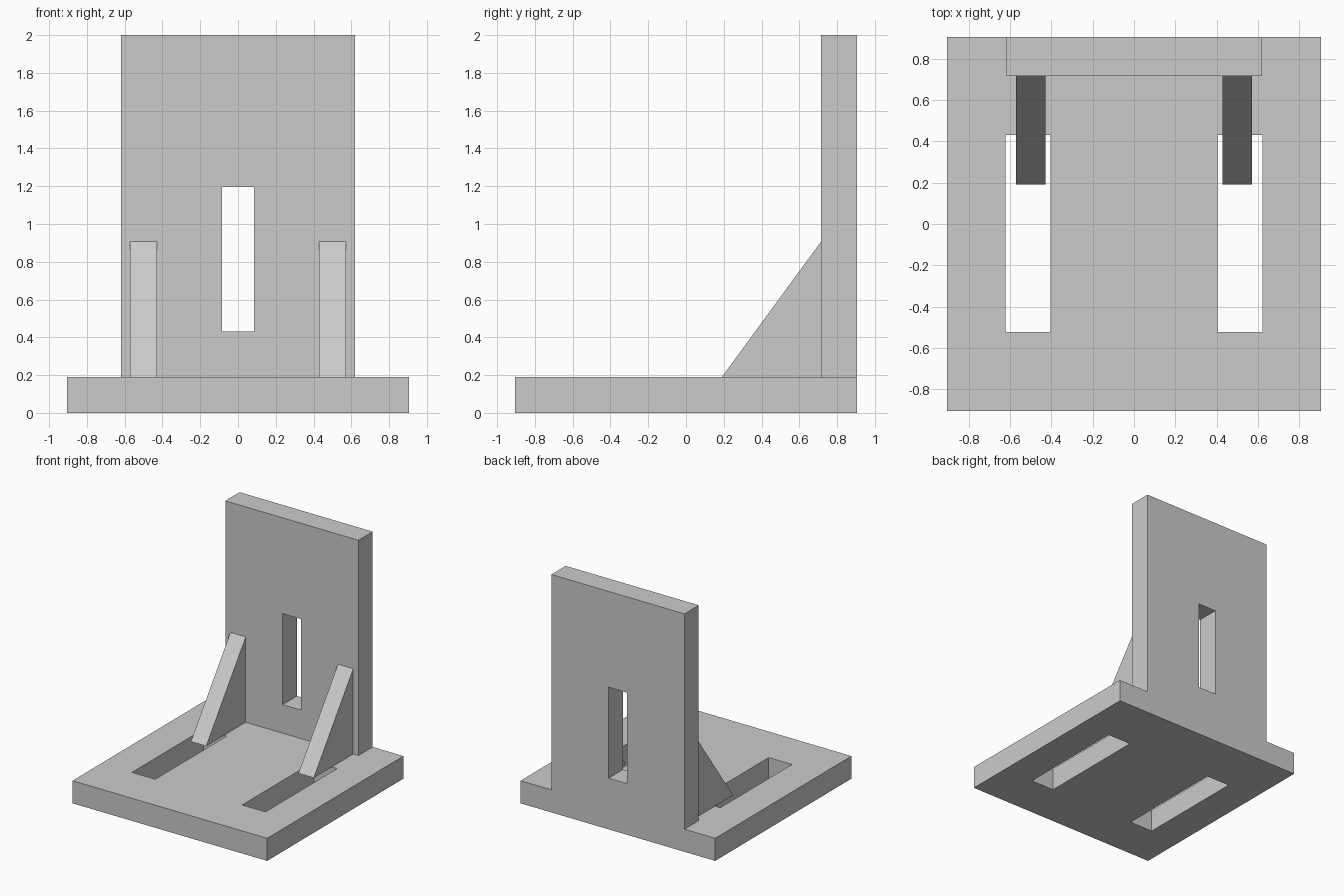
import bpy
import bmesh

cube = bpy.data.objects.get("Cube")
if cube:
    bpy.data.objects.remove(cube, do_unlink=True)

# Single grey material
grey = bpy.data.materials.new("plain_grey")
grey.use_nodes = True
color = (0.6, 0.6, 0.6, 1)
grey.diffuse_color = color
grey.node_tree.nodes["Principled BSDF"].inputs["Base Color"].default_value = color


def prism(name, profile, x0, x1):
    """Extrude a (y, z) profile from x0 to x1."""
    bm = bmesh.new()
    face = bm.faces.new([bm.verts.new((x0, y, z)) for y, z in profile])
    moved = bmesh.ops.extrude_face_region(bm, geom=[face])["geom"]
    verts = [v for v in moved if isinstance(v, bmesh.types.BMVert)]
    bmesh.ops.translate(bm, verts=verts, vec=(x1 - x0, 0, 0))
    bmesh.ops.recalc_face_normals(bm, faces=bm.faces)
    mesh = bpy.data.meshes.new(name)
    bm.to_mesh(mesh)
    bm.free()
    mesh.materials.append(grey)
    obj = bpy.data.objects.new(name, mesh)
    bpy.context.collection.objects.link(obj)
    return obj


def box(name, x, y, z):
    profile = [(y[0], z[0]), (y[1], z[0]), (y[1], z[1]), (y[0], z[1])]
    return prism(name, profile, *x)


def cut(target, cutter):
    cutter.hide_render = True
    cutter.hide_set(True)
    cutter.display_type = 'WIRE'
    mod = target.modifiers.new("opening", 'BOOLEAN')
    mod.operation = 'DIFFERENCE'
    mod.solver = 'EXACT'
    mod.object = cutter
    bpy.context.view_layer.update()
    bpy.context.view_layer.objects.active = target
    bpy.ops.object.modifier_apply(modifier=mod.name)
    bpy.data.objects.remove(cutter, do_unlink=True)


HALF = 0.905      # half width of the base
THICK = 0.19      # plate thickness
WALL_Y = HALF - THICK

# Plates
base = box("base_plate", (-HALF, HALF), (-HALF, HALF), (0, THICK))
wall = box("upright_plate", (-0.619, 0.619), (WALL_Y, HALF), (THICK, 2))

# Window through the upright plate
cut(wall, box("window_cutter", (-0.086, 0.086), (0.5, 1.1), (0.43, 1.195)))

# Base slots and triangular gussets on both sides
for side, sign in (("left", 1), ("right", -1)):
    slot_x = sorted((sign * 0.404, sign * 0.621))
    cut(base, box(side + "_slot_cutter", slot_x, (-0.522, 0.43), (-0.2, 0.5)))
    rib_x = sorted((sign * 0.429, sign * 0.571))
    triangle = [(0.19, THICK), (WALL_Y, THICK), (WALL_Y, 0.907)]
    prism(side + "_gusset", triangle, *rib_x)
